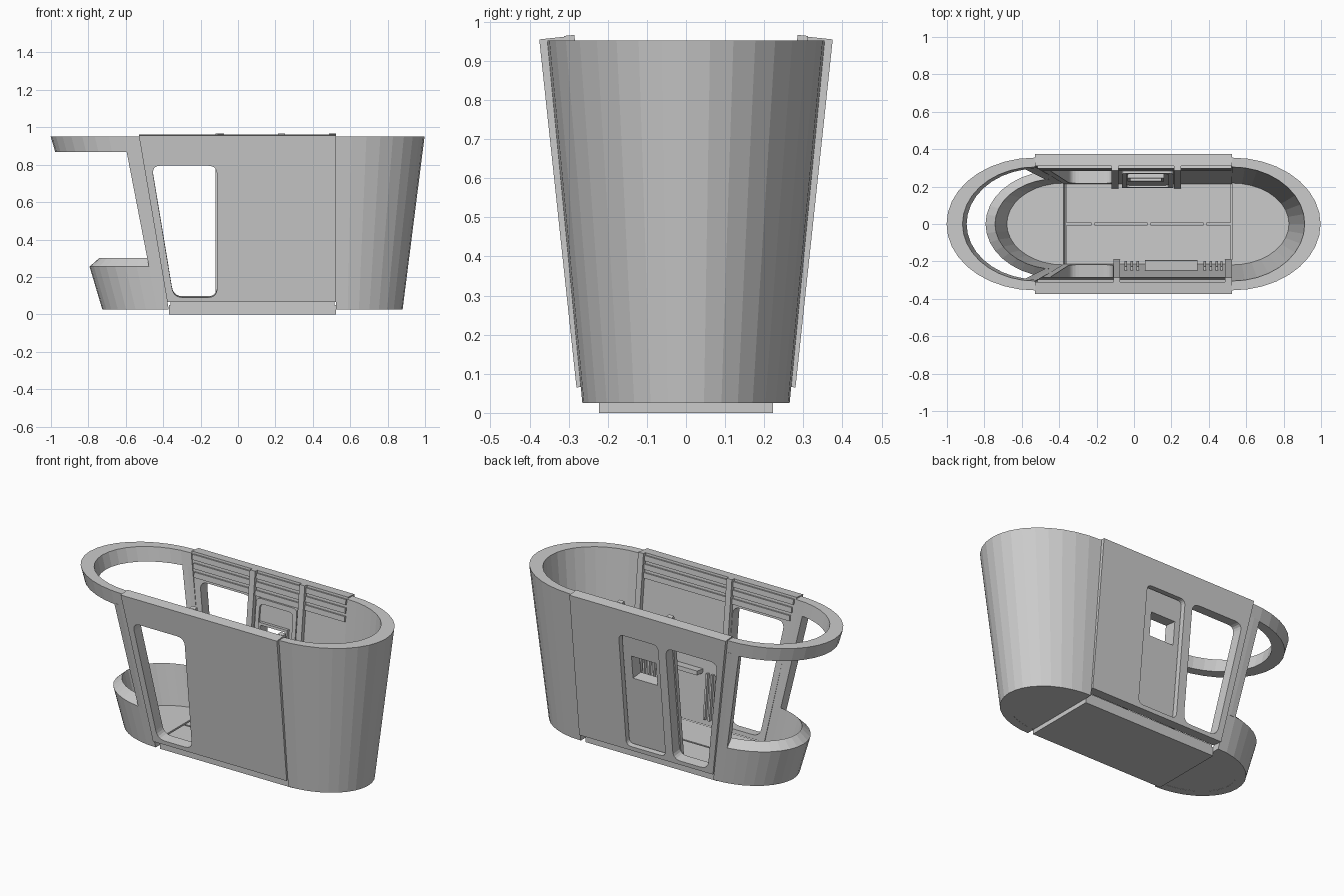
import bpy, bmesh, math

if "Cube" in bpy.data.objects:
    bpy.data.objects.remove(bpy.data.objects["Cube"])

grey = bpy.data.materials.new("body_grey")
grey.diffuse_color = (0.6, 0.6, 0.6, 1)
grey.use_nodes = True
grey.node_tree.nodes["Principled BSDF"].inputs["Base Color"].default_value = grey.diffuse_color


def finish(bm, name):
    bmesh.ops.recalc_face_normals(bm, faces=bm.faces)
    me = bpy.data.meshes.new(name)
    bm.to_mesh(me)
    bm.free()
    ob = bpy.data.objects.new(name, me)
    bpy.context.collection.objects.link(ob)
    me.materials.append(grey)
    return ob


def box(name, x0, x1, y0, y1, z0, z1):
    bm = bmesh.new()
    bmesh.ops.create_cube(bm, size=1)
    for v in bm.verts:
        v.co = (x0 + (v.co.x + .5) * (x1 - x0), y0 + (v.co.y + .5) * (y1 - y0),
                z0 + (v.co.z + .5) * (z1 - z0))
    return finish(bm, name)


def rect(x0, x1, z0, z1):
    return [(x0, z0), (x1, z0), (x1, z1), (x0, z1)]


def rounded(pts, r, n=5):
    """Round every corner of a polygon."""
    out = []
    for i, (px, pz) in enumerate(pts):
        ends = []
        for qx, qz in (pts[i - 1], pts[(i + 1) % len(pts)]):
            k = r / math.hypot(qx - px, qz - pz)
            ends.append((px + (qx - px) * k, pz + (qz - pz) * k))
        a, b = ends
        for j in range(n + 1):
            t = j / n
            out.append(tuple((1 - t) ** 2 * a[k] + 2 * t * (1 - t) * (px, pz)[k] + t * t * b[k]
                             for k in (0, 1)))
    return out


def slab(name, side, loops, d0, d1):
    """Plate in the leaning side wall: outline plus holes in x and z, from depth d0 to d1."""
    bm = bmesh.new()
    edges = []
    for loop in loops:
        vs = [bm.verts.new((x, d0, z)) for x, z in loop]
        edges += [bm.edges.new((vs[i - 1], vs[i])) for i in range(len(vs))]
    bmesh.ops.triangle_fill(bm, edges=edges, use_beauty=True, use_dissolve=False)
    res = bmesh.ops.extrude_face_region(bm, geom=bm.faces[:])
    for g in res["geom"]:
        if isinstance(g, bmesh.types.BMVert):
            g.co.y = d1
    for v in bm.verts:
        x, d, z = v.co
        v.co = (x, side * (.28 + (z - .065) * .107 - d), z + d * .107)
    bmesh.ops.dissolve_limit(bm, angle_limit=.01, verts=bm.verts[:], edges=bm.edges[:])
    return finish(bm, name)


def end_point(end, z, a, inner):
    """Point on the flared half-ellipse end wall; end is +1 rear or -1 front."""
    t = (z - .025) / .93
    cx = .525 if end > 0 else -.37 - .16 * t
    rx = .355 + .118 * t - inner * (.055 + .03 * t)
    ry = .265 + .09 * t - inner * .05
    return (cx + end * rx * math.cos(a), ry * math.sin(a), z)


def shell(name, end, z0, z1, a0=-90, a1=90, n=18, lift=0):
    bm = bmesh.new()
    rings = []
    for i in range(n + 1):
        a = math.radians(a0 + (a1 - a0) * i / n)
        rings.append([bm.verts.new(end_point(end, z, a, k))
                      for z, k in ((z0, 0), (z1, 0), (z1 + lift, 1), (z0, 1))])
    for r, s in zip(rings, rings[1:]):
        for j in range(4):
            bm.faces.new((r[j], r[j - 1], s[j - 1], s[j]))
    bm.faces.new(rings[0])
    bm.faces.new(rings[-1])
    return finish(bm, name)


def end_floor(name, end):
    bm = bmesh.new()
    lo, hi = [[bm.verts.new(end_point(end, z, math.radians(-90 + 10 * i), .9))
               for i in range(19)] for z in (.026, .062)]
    bm.faces.new(lo)
    bm.faces.new(hi)
    for i in range(19):
        bm.faces.new((lo[i - 1], lo[i], hi[i], hi[i - 1]))
    return finish(bm, name)


# Rounded ends: closed rear, open front with rail, pillars and top ring
shell("rear_wall", 1, .025, .952)
shell("front_rail", -1, .025, .255, lift=.045)
shell("front_top_ring", -1, .868, .952)
for s in (-1, 1):
    shell("front_pillar", -1, .25, .875, s * 80, s * 90, n=2)
end_floor("rear_floor", 1)
end_floor("front_floor", -1)

# Base and floor boards with narrow joints
box("base", -.37, .525, -.222, .222, 0, .05)
for s in (-1, 1):
    box("floor_board", -.362, .515, min(s * .005, s * .222), max(s * .005, s * .222), .05, .065)
for x in (-.22, .08, .38):
    box("floor_tie", x - .008, x + .008, -.006, .006, .05, .065)

# Side walls with door openings
outline = [(-.378, .065), (.525, .065), (.525, .955), (-.53, .955)]
doorway = rounded([(-.345, .09), (-.112, .09), (-.112, .795), (-.462, .795)], .05)
niche = rounded(rect(-.06, .205, .09, .795), .035)
hatch = rect(-.02, .145, .52, .66)
slab("left_wall", -1, [outline, doorway], 0, .065)
slab("right_wall", 1, [outline, doorway, niche], 0, .065)

# Recessed sliding door with a framed hatch
slab("door_panel", 1, [rounded(rect(-.055, .2, .095, .79), .03), hatch], .025, .065)
slab("door_casing", 1, [rounded(rect(-.065, .21, .08, .81), .03),
                        rounded(rect(-.04, .185, .11, .78), .03)], .065, .09)
slab("door_back", 1, [rounded(rect(-.04, .185, .11, .78), .03), hatch], .065, .078)
slab("hatch_frame", 1, [rect(-.035, .16, .505, .675), hatch], .078, .1)

# Inside ribs and horizontal rails under the roof edge
for s, xs in ((1, (-.12, .215)), (-1, (-.11, .487))):
    for x in xs:
        slab("wall_rib", s, [rect(x, x + .036, .07, .957)], .064, .09)
    for z in (.81, .86, .91):
        x0 = -.525 + (.955 - z) * .18
        slab("wall_rail", s, [rect(x0, .52, z, z + .032)], .064, .076)

# Bench shelf and upright slats on the left wall
slab("bench", -1, [rect(.06, .34, .36, .385)], .06, .12)
for x in (-.05, -.018, .014, .372, .404, .436, .462):
    slab("wall_slat", -1, [rect(x, x + .012, .1, .37)], .064, .085)
